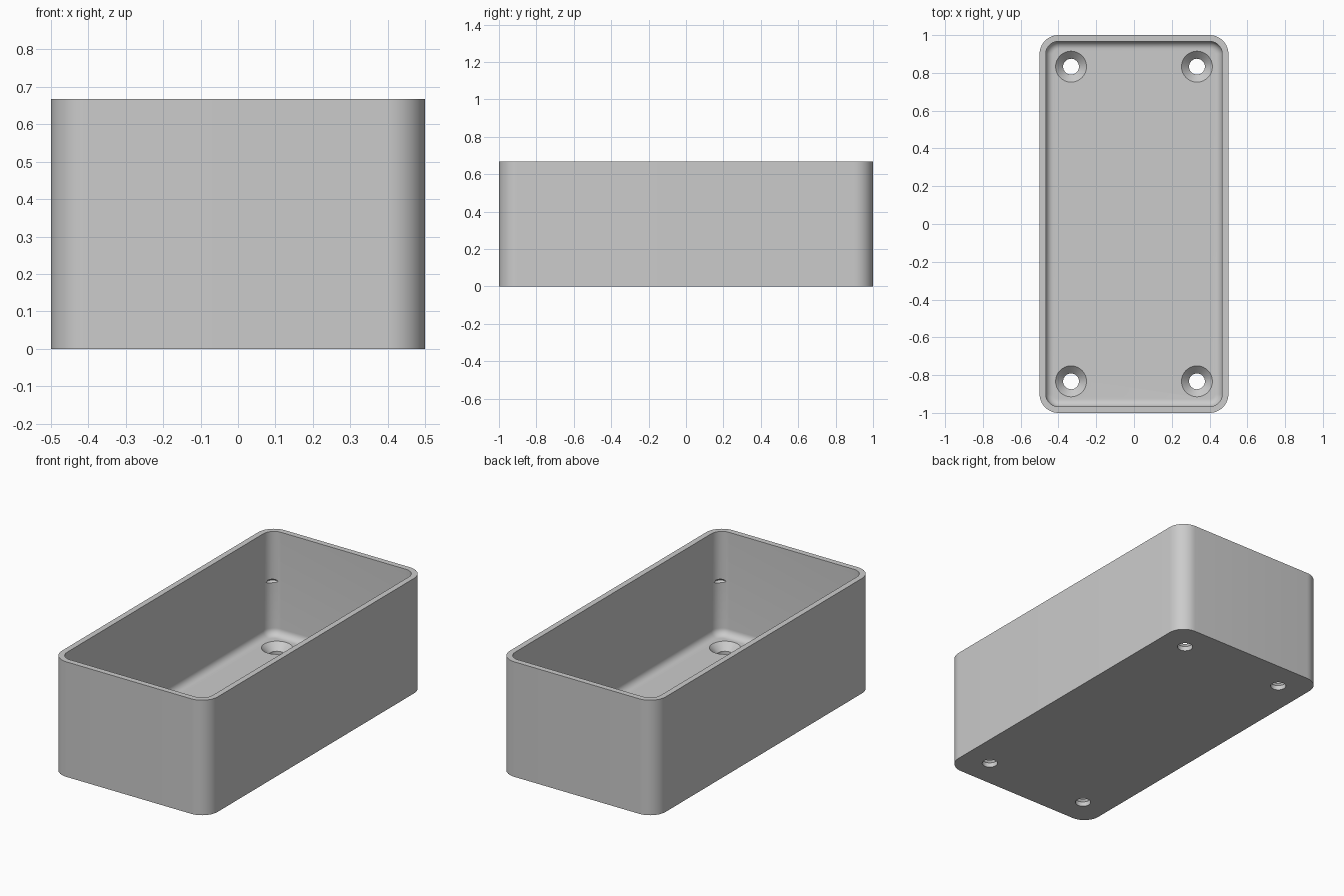
import bpy, bmesh, math

cube = bpy.data.objects.get("Cube")
if cube:
    bpy.data.objects.remove(cube, do_unlink=True)

WIDTH, LENGTH, HEIGHT = 1.0, 2.0, 0.667
WALL, FLOOR, CORNER, FILLET = 0.033, 0.067, 0.1, 0.04
SEGS = 12

grey = bpy.data.materials.new("light grey plastic")
grey.use_nodes = True
colour = (0.6, 0.6, 0.6, 1)
grey.diffuse_color = colour
grey.node_tree.nodes["Principled BSDF"].inputs["Base Color"].default_value = colour


def make_object(name, bm):
    bmesh.ops.recalc_face_normals(bm, faces=bm.faces)
    mesh = bpy.data.meshes.new(name)
    bm.to_mesh(mesh)
    bm.free()
    mesh.materials.append(grey)
    obj = bpy.data.objects.new(name, mesh)
    bpy.context.collection.objects.link(obj)
    return obj


def rounded_ring(bm, inset, z):
    """Rounded rectangle, inset from the outer wall."""
    r = CORNER - inset
    cx, cy = WIDTH / 2 - CORNER, LENGTH / 2 - CORNER
    ring = []
    for k, (sx, sy) in enumerate([(1, 1), (-1, 1), (-1, -1), (1, -1)]):
        for i in range(SEGS + 1):
            a = (k + i / SEGS) * math.pi / 2
            ring.append(bm.verts.new((sx * cx + r * math.cos(a), sy * cy + r * math.sin(a), z)))
    return ring


def loft(bm, rings):
    for a, b in zip(rings, rings[1:]):
        n = len(a)
        for i in range(n):
            bm.faces.new((a[i], a[(i + 1) % n], b[(i + 1) % n], b[i]))
    bm.faces.new(rings[0])
    bm.faces.new(rings[-1])


# Tray: outer wall, rim, inner wall, filleted floor
profile = [(0, 0), (0, HEIGHT), (WALL, HEIGHT)]
for i in range(9):
    a = i / 8 * math.pi / 2
    profile.append((WALL + FILLET * (1 - math.cos(a)), FLOOR + FILLET * (1 - math.sin(a))))
bm = bmesh.new()
loft(bm, [rounded_ring(bm, *p) for p in profile])
tray = make_object("tray", bm)


def cut(cutter):
    cutter.hide_render = True
    mod = tray.modifiers.new("cut", "BOOLEAN")
    mod.operation, mod.solver, mod.object = "DIFFERENCE", "EXACT", cutter
    bpy.context.view_layer.objects.active = tray
    bpy.ops.object.modifier_apply(modifier=mod.name)
    bpy.data.objects.remove(cutter, do_unlink=True)


# Countersunk screw holes and shallow dimples in the inner corners
HOLE, HEAD, SINK = 0.042, 0.082, 0.04
bore = [(HOLE, -0.05), (HOLE, FLOOR - SINK), (HEAD, FLOOR), (HEAD, FLOOR + 0.03)]
for sx in (-1, 1):
    for sy in (-1, 1):
        bm = bmesh.new()
        rings = []
        for r, z in bore:
            rings.append([bm.verts.new((sx / 3 + r * math.cos(t * math.pi / 16),
                                        sy * 0.833 + r * math.sin(t * math.pi / 16), z))
                          for t in range(32)])
        loft(bm, rings)
        cut(make_object("hole_cutter", bm))

        bm = bmesh.new()
        bmesh.ops.create_uvsphere(bm, u_segments=24, v_segments=12, radius=0.036)
        bmesh.ops.scale(bm, vec=(1, 1, 0.4), verts=bm.verts)
        bmesh.ops.translate(bm, vec=(sx * 0.43, sy * 0.93, 0.38), verts=bm.verts)
        cut(make_object("dimple_cutter", bm))

# Smooth shading with crisp edges
bpy.ops.object.select_all(action="DESELECT")
tray.select_set(True)
bpy.context.view_layer.objects.active = tray
bpy.ops.object.shade_smooth_by_angle(angle=math.radians(30))
